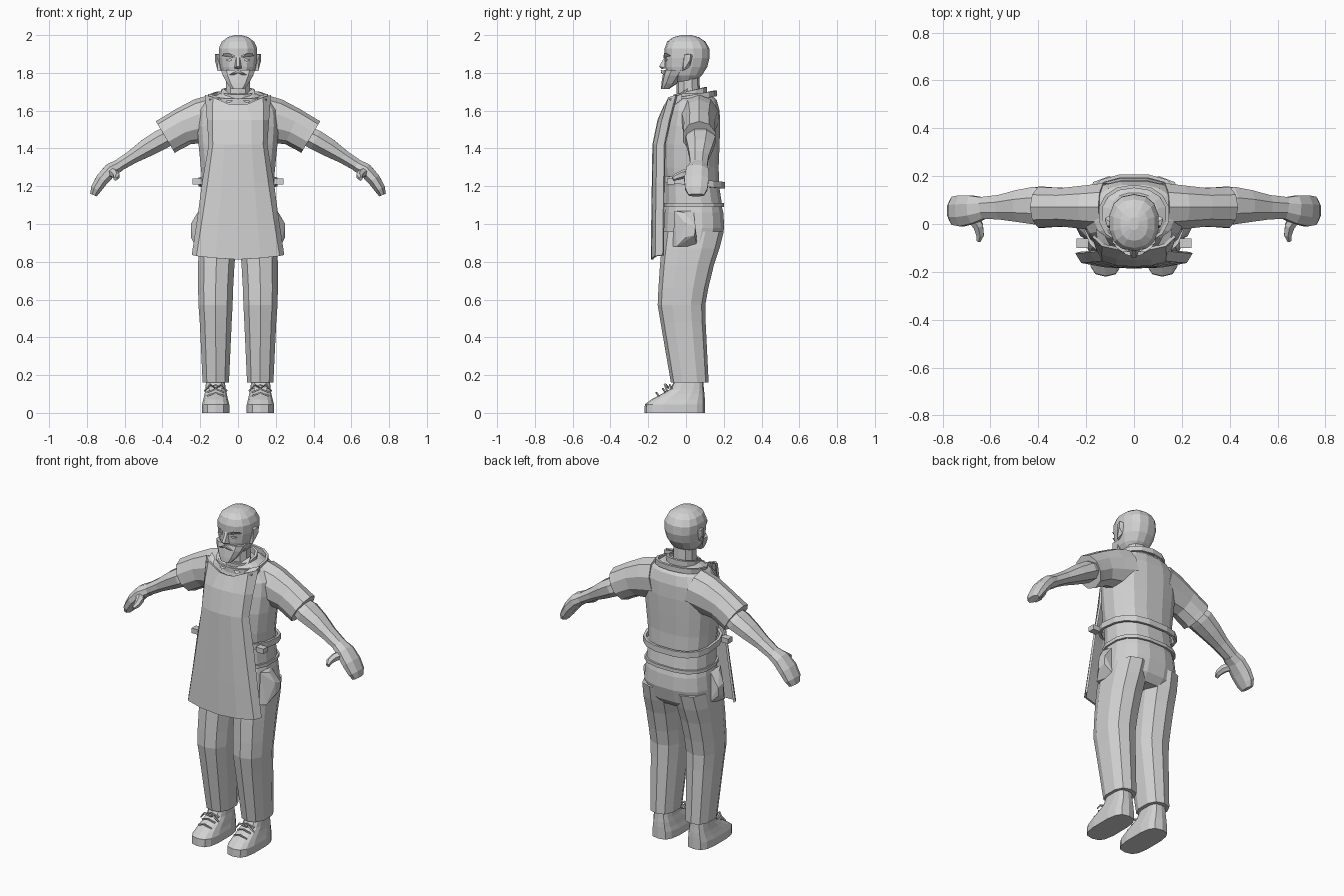
import bpy, bmesh, math
from mathutils import Vector

clay = bpy.data.materials.new("light grey")
clay.diffuse_color = (0.64, 0.64, 0.64, 1)


def finish(name, bm, mirror=False):
    bmesh.ops.recalc_face_normals(bm, faces=bm.faces)
    me = bpy.data.meshes.new(name)
    bm.to_mesh(me)
    bm.free()
    me.materials.append(clay)
    ob = bpy.data.objects.new(name, me)
    bpy.context.collection.objects.link(ob)
    if mirror:
        ob.modifiers.new("mirror", 'MIRROR').use_mirror_merge = False
    return ob


def loft(name, rings, mirror=False, closed=False):
    """Skin a list of point rings; cap the ends, or join last to first."""
    bm = bmesh.new()
    vs = [[bm.verts.new(p) for p in r] for r in rings]
    n = len(vs[0])
    pairs = list(zip(vs, vs[1:])) + ([(vs[-1], vs[0])] if closed else [])
    for a, b in pairs:
        for i in range(n):
            j = (i + 1) % n
            bm.faces.new((a[i], a[j], b[j], b[i]))
    if not closed:
        bm.faces.new(vs[0])
        bm.faces.new(vs[-1])
    return finish(name, bm, mirror)


def oval(z, x0, x1, y0, y1, n=12, p=0.8, tilt=0.0):
    """Level ring between the given bounds; p < 1 squares it, tilt raises the back."""
    pts = []
    for i in range(n):
        a = 2 * math.pi * (i + 0.5) / n
        c, s = math.cos(a), math.sin(a)
        c = math.copysign(abs(c) ** p, c)
        s = math.copysign(abs(s) ** p, s)
        pts.append(((x0 + x1) / 2 + c * (x1 - x0) / 2,
                    (y0 + y1) / 2 + s * (y1 - y0) / 2, z + tilt * s))
    return pts


def body(name, rows, n=12, p=0.8):
    """Centred loft from (z, half width, front, back)."""
    return loft(name, [oval(z, -h, h, a, b, n, p) for z, h, a, b in rows])


def band(name, z, h, y0, y1, height, thick, tilt, n=16, p=0.75):
    """Closed strap around the body."""
    t = thick
    prof = [(z, 0), (z, t), (z + height, t), (z + height, 0)]
    return loft(name, [oval(q, -h - e, h + e, y0 - e, y1 + e, n, p, tilt)
                       for q, e in prof], closed=True)


def limb(name, stations, n=8, mirror=True):
    """Tube from (x, y, z, half depth, half thickness) stations."""
    c = [Vector(s[:3]) for s in stations]
    rings = []
    for i, s in enumerate(stations):
        d = (c[min(i + 1, len(c) - 1)] - c[max(i - 1, 0)]).normalized()
        side = Vector((0, 1, 0)) if abs(d.y) < 0.7 else Vector((1, 0, 0))
        up = d.cross(side).normalized()
        side = up.cross(d)
        rings.append([c[i] + side * s[3] * math.cos(2 * math.pi * (k + .5) / n) * 1.06
                      + up * s[4] * math.sin(2 * math.pi * (k + .5) / n) * 1.06
                      for k in range(n)])
    return loft(name, rings, mirror)


def hull(name, pts, mirror=False):
    bm = bmesh.new()
    for p in pts:
        bm.verts.new(p)
    bmesh.ops.convex_hull(bm, input=bm.verts)
    return finish(name, bm, mirror)


# Shirt and sleeves
body("shirt", [(1.09, .195, -.11, .195), (1.2, .19, -.11, .178), (1.3, .2, -.12, .175),
               (1.42, .212, -.12, .18), (1.52, .22, -.105, .183), (1.6, .215, -.09, .18),
               (1.655, .17, -.075, .165), (1.69, .10, -.05, .13)], 16)
limb("sleeve", [(.12, .07, 1.565, .10, .115), (.2, .07, 1.545, .09, .112),
                (.29, .07, 1.515, .08, .095), (.36, .07, 1.475, .083, .092),
                (.385, .07, 1.46, .085, .092)], 10)
# Arms, hands and thumbs
limb("arm", [(.34, .075, 1.48, .06, .05), (.41, .077, 1.445, .08, .055),
             (.48, .075, 1.405, .068, .05), (.56, .07, 1.355, .052, .037),
             (.64, .067, 1.305, .046, .032)])
limb("hand", [(.63, .067, 1.31, .046, .034), (.675, .06, 1.285, .06, .037),
              (.72, .055, 1.235, .066, .035), (.752, .055, 1.185, .06, .029),
              (.765, .055, 1.153, .042, .019)])
limb("thumb", [(.675, .03, 1.275, .025, .025), (.65, -.01, 1.265, .022, .022),
               (.643, -.045, 1.252, .017, .018), (.65, -.07, 1.24, .01, .012)], 6)

# Trousers
body("trouser_hips", [(1.12, .185, -.105, .185), (1.06, .198, -.115, .2),
                      (.98, .207, -.12, .205), (.9, .21, -.128, .185),
                      (.86, .19, -.12, .15)], 16)
loft("trouser_leg", [oval(z, a, b, c, d, 10) for z, a, b, c, d in (
    (.96, .003, .205, -.12, .2), (.87, .008, .213, -.13, .177), (.78, .015, .215, -.138, .147),
    (.66, .022, .215, -.146, .118), (.57, .025, .213, -.15, .102), (.48, .03, .206, -.135, .104),
    (.16, .045, .19, -.08, .12))], True)
hull("pocket", [(.19, -.07, .88), (.19, .06, .88), (.19, -.06, 1.07), (.19, .04, 1.07),
                (.225, -.05, .88), (.25, .0, .93), (.25, .045, .94), (.25, .05, .99),
                (.25, .0, 1.0), (.215, -.01, 1.06)], True)

# Shoes with laces
loft("shoe", [oval(z, a, b, c, d, 14, .65) for z, a, b, c, d in (
    (0, .045, .192, -.22, .1), (.045, .045, .192, -.218, .1), (.07, .052, .185, -.185, .1),
    (.10, .058, .178, -.13, .098), (.125, .064, .174, -.085, .095),
    (.19, .072, .168, -.05, .09))], True)
for k in range(3):
    y, z = -.145 + .035 * k, .1 + .02 * k
    limb("lace", [(.075, y, z - .01, .005, .005), (.118, y - .012, z + .008, .005, .005),
                  (.162, y, z - .01, .005, .005)], 4)
for side in (-1, 1):
    limb("lace_bow", [(.118, -.09, .13, .004, .004), (.118 + side * .03, -.11, .15, .008, .006),
                      (.118 + side * .06, -.1, .115, .004, .004)], 5)

# Apron panel with turned-back borders
rows = [(1.63, .085, .13, .17, -.11), (1.55, .13, .132, .16, -.145), (1.42, .13, .13, .15, -.172),
        (1.22, .155, .157, .185, -.175), (1.02, .185, .187, .212, -.178), (.83, .215, .217, .24, -.18)]
bm = bmesh.new()
grid = []
for i, (z, mid, inner, outer, y) in enumerate(rows):
    lift, hem = (.04 if i == 0 else 0), (.018 if i == 5 else 0)
    half = [(0, y, z - hem), (mid * .55, y + .004, z - hem * .6 + lift * .05),
            (inner, y + .022, z + lift), (outer, y + .06, z + lift * 1.3 + hem * .3)]
    line = [(-x, q, w) for x, q, w in half[:0:-1]] + half
    grid.append([bm.verts.new(p) for p in line])
for a, b in zip(grid, grid[1:]):
    for i in range(6):
        bm.faces.new((a[i], a[i + 1], b[i + 1], b[i]))
apron = finish("apron", bm)
mod = apron.modifiers.new("cloth", 'SOLIDIFY')
mod.thickness, mod.offset = .012, 0

# Waist tie, knots and neck strap
band("apron_tie", 1.205, .198, -.135, .195, .035, .014, -.018)
hull("tie_knot", [(x, y, z) for x in (.19, .24) for y in (-.1, -.06) for z in (1.21, 1.24)], True)
band("shirt_hem", 1.09, .192, -.108, .193, .02, .01, 0)
band("neck_strap", 1.655, .135, -.07, .15, .03, .014, .022, 14, .9)
hull("strap_end", [(.1, -.09, 1.66), (.15, -.09, 1.66), (.12, -.05, 1.68), (.16, -.02, 1.69),
                   (.16, -.02, 1.66), (.15, -.06, 1.63)], True)

# Neck and shirt collar
body("neck", [(1.6, .075, -.055, .085), (1.68, .066, -.05, .075), (1.8, .065, -.05, .07)], 10, .9)
band("shirt_collar", 1.665, .08, -.055, .1, .04, .014, .02, 12, .9)
hull("collar_point", [(.015, -.075, 1.66), (.05, -.09, 1.64), (.085, -.05, 1.66),
                      (.09, -.02, 1.7), (.08, .01, 1.72), (.075, 0, 1.67)], True)

# Head, jaw beard and face
body("head", [(1.755, .06, -.06, .05), (1.785, .082, -.1, .083), (1.83, .096, -.11, .112),
              (1.88, .104, -.112, .125), (1.93, .104, -.113, .123), (1.965, .088, -.1, .103),
              (1.988, .058, -.07, .07), (2.0, .02, -.025, .028)], 14, .85)
body("beard", [(1.715, .035, -.132, -.09), (1.745, .06, -.13, -.045), (1.785, .083, -.124, -.01),
               (1.815, .094, -.115, .01)], 10, .8)
hull("nose", [(-.008, -.11, 1.89), (.008, -.11, 1.89), (-.02, -.11, 1.825), (.02, -.11, 1.825),
              (-.009, -.142, 1.835), (.009, -.142, 1.835), (0, -.128, 1.82)])
hull("moustache", [(0, -.134, 1.815), (.045, -.118, 1.79), (.05, -.1, 1.775), (0, -.132, 1.8),
                   (0, -.1, 1.81), (.03, -.13, 1.8)], True)
hull("eyebrow", [(.018, -.118, 1.893), (.075, -.098, 1.902), (.085, -.08, 1.89), (.018, -.118, 1.88),
                 (.05, -.116, 1.906), (.05, -.1, 1.885)], True)
hull("eye", [(.022, -.113, 1.87), (.045, -.114, 1.877), (.066, -.104, 1.868),
             (.045, -.113, 1.86), (.045, -.09, 1.87)], True)
hull("ear", [(.09, -.02, 1.81), (.09, .0, 1.9), (.1, .02, 1.83), (.122, .025, 1.9),
             (.122, .02, 1.865), (.108, -.015, 1.81), (.112, -.01, 1.895), (.1, .035, 1.89)], True)
